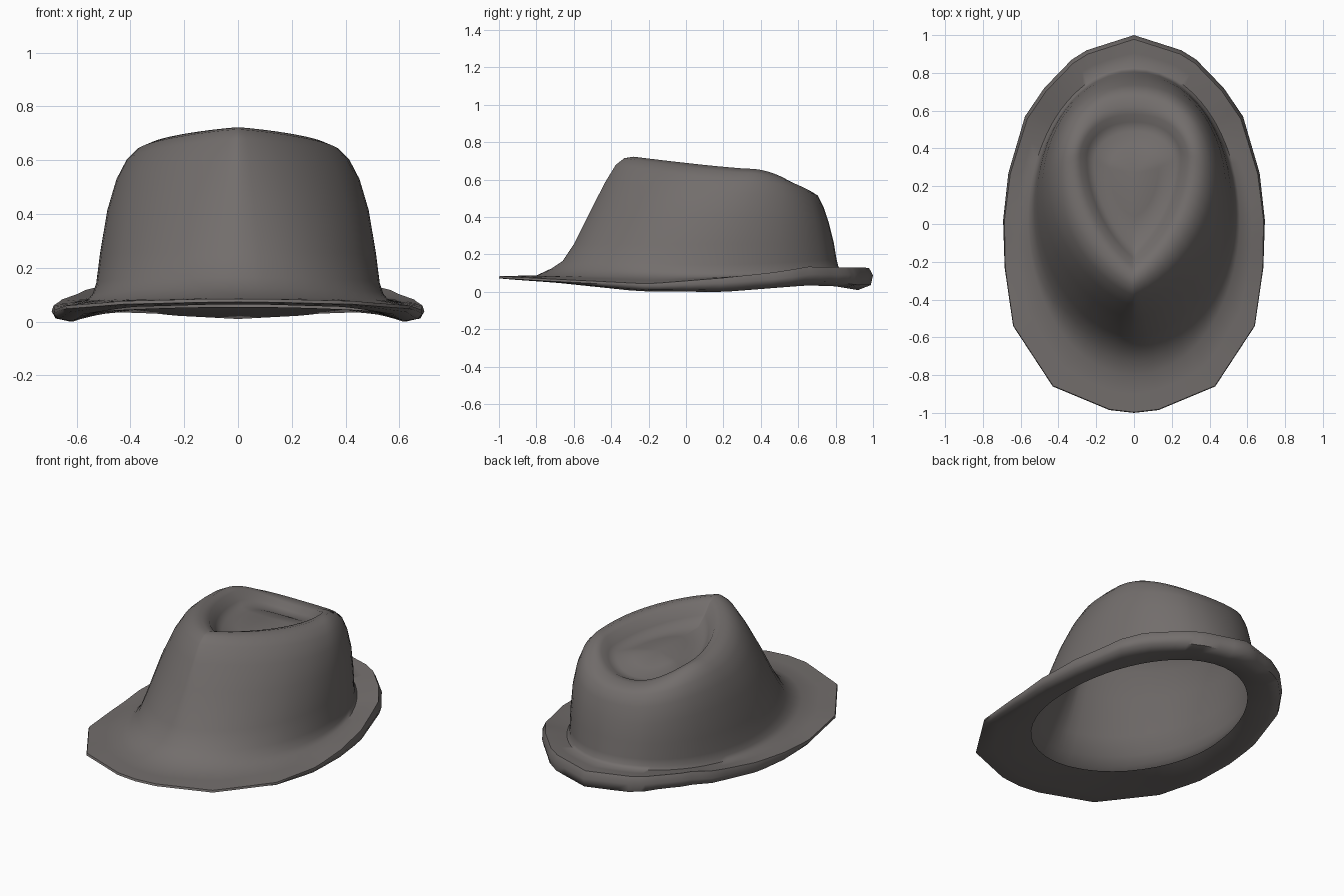
import bpy, bmesh, math

if "Cube" in bpy.data.objects:
    bpy.data.objects.remove(bpy.data.objects["Cube"])

# Right half of the brim outline, from front to back (x, y)
OUTLINE = [(0, -1), (.13, -.985), (.43, -.86), (.64, -.54), (.685, -.23), (.693, .02),
           (.665, .27), (.577, .57), (.475, .72), (.33, .87), (.25, .92), (0, 1)]
EDGE_Z = [(-1, .09), (-.78, .077), (-.2, .048), (.2, .08), (.5, .112), (.67, .14), (1, .134)]
LOW_Z = [(-1, .076), (-.7, .055), (-.25, .008), (.2, .005), (.65, .04), (.8, .035), (.92, .015)]
SUB = 3


def lookup(table, v):
    """Piecewise linear height along y."""
    for (a, za), (b, zb) in zip(table, table[1:]):
        if v <= b:
            f = max(0, (v - a) / (b - a))
            return za + (zb - za) * f
    return table[-1][1]


# Subdivide the outline, mirror it, and find an angle for every column
half = []
for (x0, y0), (x1, y1) in zip(OUTLINE, OUTLINE[1:]):
    for k in range(SUB):
        f = k / SUB
        half.append((x0 + (x1 - x0) * f, y0 + (y1 - y0) * f))
half.append(OUTLINE[-1])
outline = half + [(-x, y) for x, y in reversed(half[1:-1])]
angles = [math.atan2(x / .69, -y) for x, y in outline]


def ring(yf, yb, w, yc, zf, zs, zb, p=1.0, q=1.0):
    """Egg-shaped loop: front/back y, half width, widest y, heights; p > 1 points the
    front, q < 1 fills out the back."""
    pts = []
    for t in angles:
        s, c = math.sin(t), math.cos(t)
        front = c > 0
        x = math.copysign(w * abs(s) ** (p if front else q), s)
        y = yc + (yf - yc) * c if front else yc - (yb - yc) * c
        z = zs + (zf - zs) * c ** 1.2 if front else zs + (zb - zs) * c * c
        pts.append((x, y, z))
    return pts


def brim_ring(scale, height):
    """Scaled outline; scale and height depend on the outline's y."""
    return [(x * scale(y), y * scale(y), height(y * scale(y), y)) for x, y in outline]


def roll(y):
    """How strongly the brim edge is rolled: 0 at the front, 1 at the back."""
    return min(1, max(0, (y + .3) / .9))


# Brim: underside, curled edge and upper surface
opening = ring(-.67, .77, .505, .03, .085, .045, .06)
under = brim_ring(lambda y: .9 + .02 * roll(y), lambda y, o: lookup(LOW_Z, y))
curl = brim_ring(lambda y: .975 + .013 * roll(y),
                 lambda y, o: .75 * lookup(LOW_Z, y) + .25 * lookup(EDGE_Z, o) - .003)
lip = brim_ring(lambda y: 1, lambda y, o: lookup(EDGE_Z, o) - .012 - .028 * roll(o))
edge = brim_ring(lambda y: .996 - .018 * roll(y), lambda y, o: lookup(EDGE_Z, o))
base = ring(-.80, .83, .56, .02, .093, .085, .125)
brim_mid = [tuple((a + b) / 2 for a, b in zip(p, q)) for p, q in zip(edge, base)]

# Crown: side wall, ridge and teardrop dent
crown = [
    ring(-.72, .815, .54, .05, .13, .11, .14),
    ring(-.66, .805, .527, .08, .17, .15, .18, 1.03, .97),
    ring(-.60, .79, .513, .12, .26, .26, .27, 1.12, .94),
    ring(-.50, .765, .486, .18, .46, .42, .37, 1.27, .9),
    ring(-.43, .735, .452, .23, .595, .535, .46, 1.4, .88),
    ring(-.375, .705, .415, .27, .685, .605, .52, 1.5, .88),
    ring(-.33, .67, .378, .30, .72, .642, .542, 1.6, .88),
    ring(-.28, .62, .33, .33, .728, .664, .552, 1.7, .88),
    ring(-.23, .58, .285, .35, .708, .65, .552, 1.75, .9),
    ring(-.18, .54, .25, .35, .65, .60, .53, 1.75, .92),
    ring(-.12, .49, .21, .33, .60, .575, .525, 1.65),
    ring(.04, .42, .13, .29, .60, .592, .56, 1.3),
]

bm = bmesh.new()
loops = [[bm.verts.new(p) for p in r]
         for r in [opening, under, curl, lip, edge, brim_mid, base] + crown]
n = len(outline)
for a, b in zip(loops, loops[1:]):
    for i in range(n):
        j = (i + 1) % n
        bm.faces.new((a[i], a[j], b[j], b[i]))
top = bm.verts.new((0, .27, .605))
for i in range(n):
    bm.faces.new((loops[-1][i], loops[-1][(i + 1) % n], top))

# Rest the lowest point on the ground
low = min(v.co.z for v in bm.verts)
for v in bm.verts:
    v.co.z -= low

mesh = bpy.data.meshes.new("hat_shell")
bm.to_mesh(mesh)
bm.free()
hat = bpy.data.objects.new("hat_shell", mesh)
bpy.context.collection.objects.link(hat)

felt = bpy.data.materials.new("warm_grey_felt")
felt.diffuse_color = (.17, .155, .15, 1)
felt.use_nodes = True
felt.node_tree.nodes["Principled BSDF"].inputs["Base Color"].default_value = felt.diffuse_color
mesh.materials.append(felt)

bpy.context.view_layer.objects.active = hat
hat.select_set(True)
bpy.ops.object.shade_smooth_by_angle(angle=math.radians(60))
